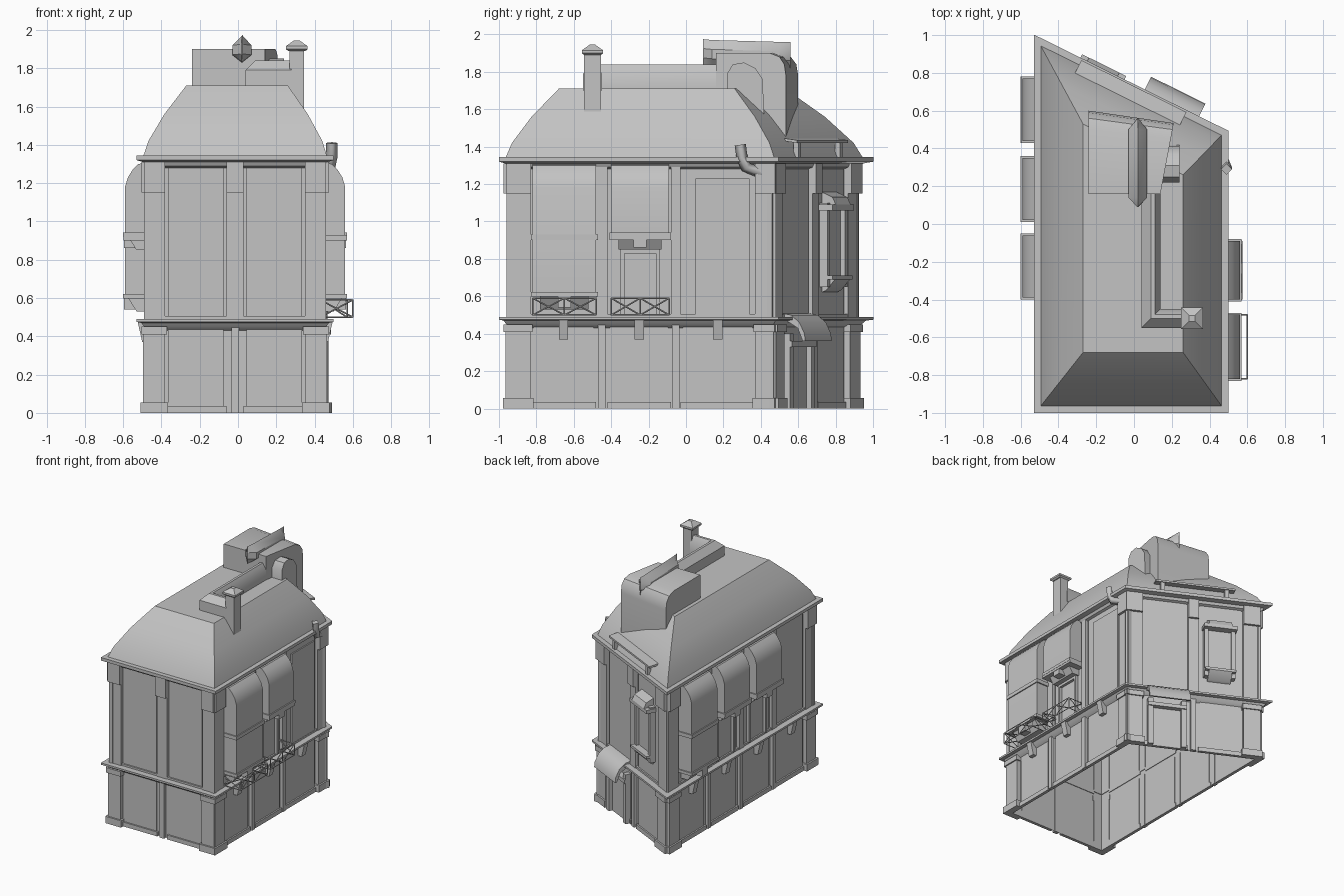
import bpy, bmesh, math
from mathutils import Vector, Matrix

cube = bpy.data.objects.get("Cube")
if cube:
    bpy.data.objects.remove(cube)

grey = bpy.data.materials.new("plain grey")
grey.use_nodes = True
COLOUR = (0.55, 0.55, 0.55, 1)
grey.diffuse_color = COLOUR
grey.node_tree.nodes["Principled BSDF"].inputs["Base Color"].default_value = COLOUR


def finish(name, bm):
    bmesh.ops.recalc_face_normals(bm, faces=bm.faces)
    mesh = bpy.data.meshes.new(name)
    bm.to_mesh(mesh)
    bm.free()
    mesh.materials.append(grey)
    ob = bpy.data.objects.new(name, mesh)
    bpy.context.collection.objects.link(ob)
    bpy.ops.object.select_all(action='DESELECT')
    ob.select_set(True)
    bpy.context.view_layer.objects.active = ob
    bpy.ops.object.shade_smooth_by_angle(angle=math.radians(32))
    return ob


def loft(name, rings, cap_top=False, cap_bottom=False):
    bm = bmesh.new()
    rows = [[bm.verts.new(p) for p in ring] for ring in rings]
    for a, b in zip(rows, rows[1:]):
        for i in range(len(a)):
            j = (i + 1) % len(a)
            bm.faces.new((a[i], a[j], b[j], b[i]))
    if cap_top:
        bm.faces.new(rows[-1])
    if cap_bottom:
        bm.faces.new(rows[0])
    return finish(name, bm)


def boxes(name, frame, specs):
    """Boxes given as (u0, u1, z0, z1, depth) or with a sixth starting depth."""
    bm = bmesh.new()
    for u0, u1, z0, z1, d, *start in specs:
        n0 = start[0] if start else -0.005
        size = Matrix.Diagonal((u1 - u0, d - n0, z1 - z0, 1))
        mid = Matrix.Translation(((u0 + u1) / 2, (d + n0) / 2, (z0 + z1) / 2))
        bmesh.ops.create_cube(bm, size=1, matrix=frame @ mid @ size)
    return finish(name, bm)


def prism(name, frame, profile, u0, u1):
    """Profile of (depth, z) points swept along the wall."""
    rings = [[frame @ Vector((u, n, z)) for n, z in profile] for u in (u0, u1)]
    return loft(name, rings, True, True)


def bars(name, frame, lines, radius=0.004):
    curve = bpy.data.curves.new(name, 'CURVE')
    curve.dimensions = '3D'
    curve.bevel_depth, curve.bevel_resolution = radius, 0
    curve.use_fill_caps = True
    for line in lines:
        s = curve.splines.new('POLY')
        s.points.add(len(line) - 1)
        for p, co in zip(s.points, line):
            p.co = (*(frame @ Vector(co)), 1)
    curve.materials.append(grey)
    ob = bpy.data.objects.new(name, curve)
    bpy.context.collection.objects.link(ob)


# Footprint with a slanted back wall, and one local frame per wall
PLAN = [Vector(p) for p in ((-0.46, -0.93), (0.43, -0.93), (0.43, 0.45), (-0.46, 0.89))]
EDGES = [(PLAN[i], PLAN[(i + 1) % 4]) for i in range(4)]


def normal(edge):
    d = (edge[1] - edge[0]).normalized()
    return Vector((d.y, -d.x))


def ring(offset, z):
    out = []
    for i, p in enumerate(PLAN):
        a, b = normal(EDGES[i - 1]), normal(EDGES[i])
        q = p + (a + b) * offset / (1 + a.dot(b))
        out.append(Vector((q.x, q.y, z)))
    return out


def wall_frame(edge):
    d, n = (edge[1] - edge[0]).normalized(), normal(edge)
    return Matrix(((d.x, n.x, 0, edge[0].x), (d.y, n.y, 0, edge[0].y), (0, 0, 1, 0), (0, 0, 0, 1)))


FRONT, RIGHT, BACK, LEFT = [wall_frame(e) for e in EDGES]
WORLD = Matrix.Identity(4)

# Shell and mouldings
loft("walls", [ring(0, 0), ring(0, 1.31)])
loft("belt_course", [ring(o, z) for o, z in
     ((0, 0.43), (0.03, 0.45), (0.045, 0.47), (0.07, 0.475), (0.07, 0.49), (0, 0.49))])
loft("eaves_cornice", [ring(o, z) for o, z in
     ((0, 1.28), (0.025, 1.29), (0.035, 1.31), (0.07, 1.32), (0.07, 1.345), (0.02, 1.345))])

# Bell shaped hip roof with a flat top
low = ring(0.035, 1.34)
top = [Vector(p) for p in ((-0.27, -0.68, 1.71), (0.26, -0.68, 1.71), (0.26, 0.26, 1.71), (-0.27, 0.53, 1.71))]
rings = []
for t, z in ((0, 1.34), (0.12, 1.42), (0.49, 1.56), (1, 1.71)):
    rings.append([Vector((*a.lerp(b, t).xy, z)) for a, b in zip(low, top)])
loft("roof", rings, cap_top=True)

# Pilasters and raised panels on every wall
WALLS = {
    "front": (FRONT, [(-0.03, 0.08), (0.4, 0.49), (0.81, 0.92)]),
    "right": (RIGHT, [(-0.03, 0.1), (0.45, 0.51), (0.85, 0.9), (1.3, 1.41)]),
    "back": (BACK, [(-0.03, 0.1), (0.46, 0.54), (0.89, 1.02)]),
    "left": (LEFT, [(-0.03, 0.1), (0.47, 0.53), (0.88, 0.94), (1.3, 1.36), (1.73, 1.85)]),
}
for side, (frame, posts) in WALLS.items():
    pil, pan = [], []
    for i, (a, b) in enumerate(posts):
        corner = i in (0, len(posts) - 1)
        pil.append((a, b, 0.49, 1.3, 0.025))
        if corner:
            pil += [(a, b, 0, 0.45, 0.035), (a - 0.015, b + 0.015, 0, 0.055, 0.048),
                    (a - 0.01, b + 0.01, 0.41, 0.45, 0.045)]
        else:
            pil.append(((a + b) / 2 - 0.02, (a + b) / 2 + 0.02, 0, 0.45, 0.025))
        if corner or side in ("front", "back"):
            pil.append((a, b, 1.15, 1.31, 0.045))
    for (_, a), (b, _) in zip(posts, posts[1:]):
        for z0, z1 in ((0.03, 0.44), (0.5, 1.28)):
            pan += [(a + 0.015, b - 0.015, z0, z1, 0.008), (a, b, z0 - 0.03, z0 + 0.005, 0.02)]
    boxes(side + "_pilasters", frame, pil)
    boxes(side + "_panels", frame, pan)
    # Small corbels under the belt course on the long sides
    if side in ("right", "left"):
        for (_, a), (b, _) in zip(posts, posts[1:]):
            m = (a + b) / 2
            prism(side + "_corbel", frame, [(0, 0.37), (0.04, 0.37), (0.065, 0.48), (0, 0.48)], m - 0.025, m + 0.025)

# Projecting bays with curved hoods, either full height or short on a corbel
HOOD = [(0.13, 1.18), (0.115, 1.23), (0.09, 1.27), (0.06, 1.3), (0, 1.31)]


def bay(side, frame, u0, u1, tall):
    name = side + ("_tall_bay" if tall else "_short_bay")
    base = 0.61 if tall else 0.93
    prism(name, frame, [(0, base), (0.13, base)] + HOOD, u0, u1)
    m = (u0 + u1) / 2
    boxes(name + "_trim", frame, [(u0 - 0.01, u1 + 0.01, 0.9, 0.93, 0.138),
                                  (u0 - 0.01, u1 + 0.01, base - 0.012, base + 0.012, 0.14)])
    lip = base - 0.08
    prism(name + "_underside", frame, [(0, lip), (0.07, lip), (0.12, base), (0, base)], u0 + 0.04, u1 - 0.04)
    boxes(name + "_bracket", frame, [(m - 0.035, m + 0.035, base - 0.07, base, 0.135)])
    if not tall:
        boxes(name + "_window", frame, [(u0 + 0.05, u0 + 0.07, 0.5, 0.86, 0.03), (u1 - 0.07, u1 - 0.05, 0.5, 0.86, 0.03),
                                        (u0 + 0.05, u1 - 0.05, 0.83, 0.87, 0.03)])


for u0, u1, tall in ((0.11, 0.45, True), (0.53, 0.84, False)):
    bay("right", RIGHT, u0, u1, tall)
for u0, u1, tall in ((0.12, 0.45, True), (0.54, 0.87, False), (0.95, 1.28, False)):
    bay("left", LEFT, u0, u1, tall)

# Balcony railings with crossed bars
for u0, u1, d in ((0.11, 0.45, 0.17), (0.53, 0.84, 0.14)):
    lines = []
    m = (u0 + u1) / 2
    corners = [(u0, 0), (u0, d), (m, d), (u1, d), (u1, 0)]
    for (ua, na), (ub, nb) in zip(corners, corners[1:]):
        for za, zb in ((0.5, 0.5), (0.59, 0.59), (0.5, 0.59), (0.59, 0.5)):
            lines.append([(ua, na, za), (ub, nb, zb)])
        lines.append([(ub, nb, 0.5), (ub, nb, 0.59)])
    bars("balcony_railing", RIGHT, lines)

# Inner panel of the plain right section and the gutter horn
boxes("right_inner_panel", RIGHT, [(0.98, 1.27, 0.5, 1.23, 0.018)])
bars("gutter_horn", WORLD, [[(0.49, 0.29, 1.41), (0.49, 0.3, 1.34), (0.48, 0.32, 1.29), (0.45, 0.4, 1.26)]], 0.03)

# Back window with hood and sloping sill
boxes("back_window", BACK, [(0.6, 0.8, 0.7, 1.08, 0.03), (0.58, 0.61, 0.65, 1.1, 0.055), (0.79, 0.82, 0.65, 1.1, 0.055),
                            (0.57, 0.83, 1.06, 1.09, 0.09), (0.58, 0.82, 0.69, 0.71, 0.085)])
prism("back_window_hood", BACK, [(0, 1.09), (0.09, 1.09), (0.07, 1.13), (0, 1.16)], 0.61, 0.79)
prism("back_window_sill", BACK, [(0, 0.62), (0.03, 0.63), (0.085, 0.69), (0, 0.69)], 0.61, 0.79)

# Back door with curved awning
boxes("back_door", BACK, [(0.14, 0.18, 0, 0.4, 0.05), (0.4, 0.44, 0, 0.4, 0.05), (0.18, 0.4, 0.02, 0.34, 0.02),
                          (0.14, 0.44, 0.33, 0.36, 0.06)])
prism("door_awning", BACK, [(0, 0.51), (0.06, 0.5), (0.11, 0.46), (0.14, 0.4), (0.145, 0.36),
                            (0.13, 0.36), (0.1, 0.43), (0.05, 0.46), (0, 0.47)], 0.13, 0.45)

# Raised board and its posts over the back eaves
prism("eaves_board", BACK, [(-0.06, 1.435), (0.06, 1.42), (0.06, 1.435), (-0.06, 1.45)], 0.2, 0.82)
boxes("eaves_board_posts", BACK, [(u, u + 0.03, 1.32, 1.43, 0.05, 0.02) for u in (0.24, 0.74)])

# Round backed dormer, narrowing to the right
arc = [(0.16, 1.6), (0.16, 1.9), (0.5, 1.9), (0.56, 1.88), (0.59, 1.84), (0.6, 1.78), (0.6, 1.45)]
left_end = [Vector((-0.24, y, z)) for y, z in arc]
right_end = [Vector((0.14 + 0.16 * (y - 0.16), 0.16 + 0.85 * (y - 0.16), z)) for y, z in arc]
loft("dormer", [left_end, right_end], True, True)
prism("dormer_side_lobe", WORLD, [(0.22, 1.65), (0.22, 1.79), (0.25, 1.84), (0.31, 1.85), (0.37, 1.82),
                                  (0.41, 1.76), (0.42, 1.5)], 0.13, 0.24)

# Diamond fin over the dormer, pointed at both ends
cross = [(0, 1.96), (0.05, 1.91), (0.05, 1.86), (0, 1.82), (-0.05, 1.86), (-0.05, 1.91)]
fin = []
for y, s, lift in ((0.09, 0.05, 0.015), (0.14, 1, 0.01), (0.5, 1, 0), (0.56, 0.05, 0)):
    fin.append([(0.02 + x * s, y, z + lift) for x, z in cross])
loft("dormer_fin", fin, True, True)

# L shaped rooftop duct and chimney
duct = [(0.04, 1.7), (0.04, 1.79), (0.09, 1.84), (0.11, 1.84), (0.14, 1.79), (0.14, 1.7)]
loft("rooftop_duct", [[(x, 0.18, z) for x, z in duct], [(x, -0.59 + x, z) for x, z in duct],
                      [(0.28, -0.59 + x, z) for x, z in duct]], True, True)
boxes("chimney", WORLD, [(0.27, 0.345, 1.5, 1.91, -0.455, -0.545)])


def square(r, z):
    return [(0.307 + x * r, -0.5 + y * r, z) for x, y in ((-1, -1), (1, -1), (1, 1), (-1, 1))]


loft("chimney_cap", [square(0.045, 1.89), square(0.057, 1.9), square(0.057, 1.915), square(0.015, 1.945)], True, True)
